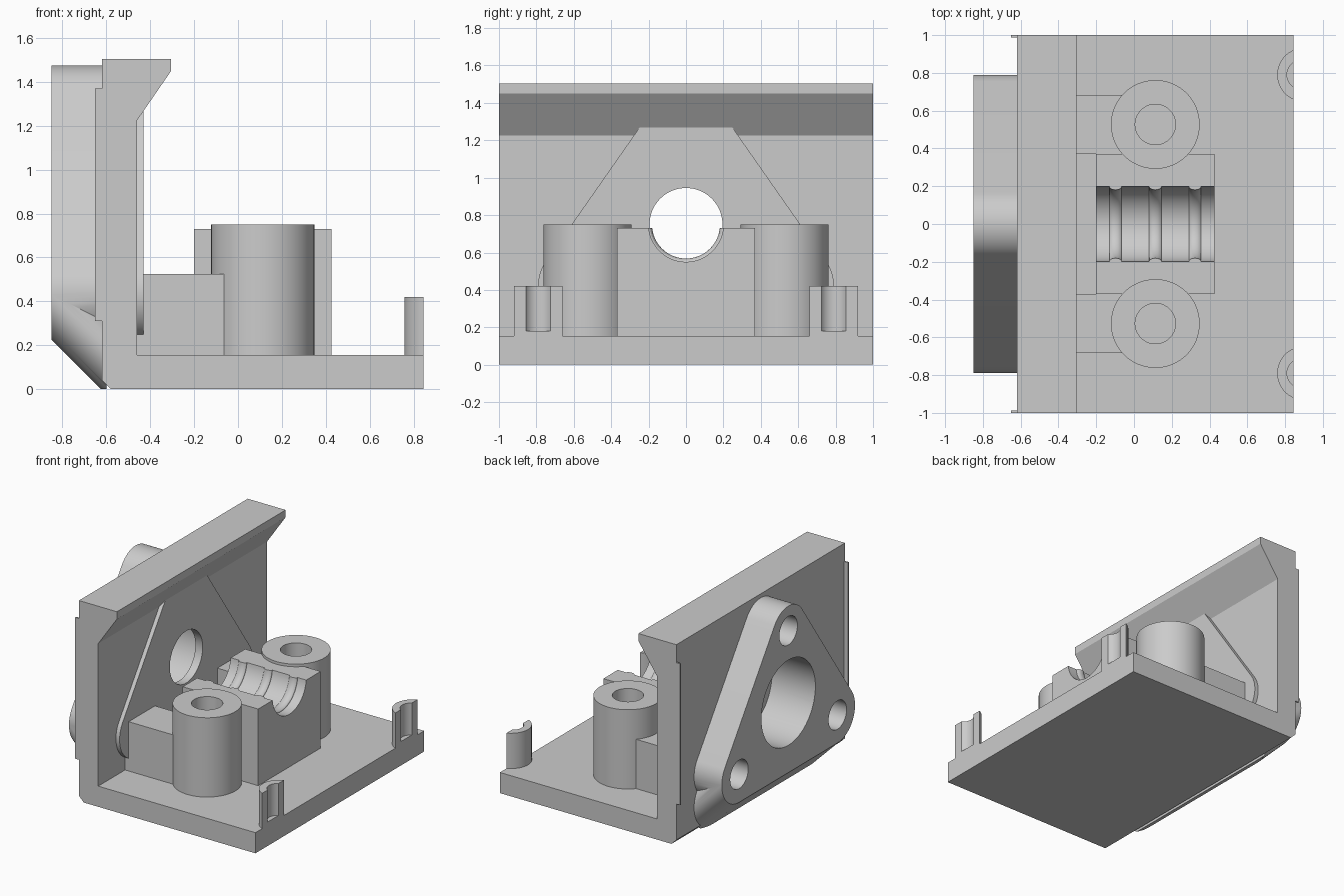
import bpy, bmesh, math
from mathutils import Vector
from mathutils.geometry import convex_hull_2d

if "Cube" in bpy.data.objects:
    bpy.data.objects.remove(bpy.data.objects["Cube"])

grey = bpy.data.materials.new("light_grey")
grey.diffuse_color = (0.6, 0.6, 0.6, 1)
grey.use_nodes = True
grey.node_tree.nodes["Principled BSDF"].inputs["Base Color"].default_value = grey.diffuse_color


def finish(name, bm):
    bmesh.ops.recalc_face_normals(bm, faces=bm.faces)
    me = bpy.data.meshes.new(name)
    bm.to_mesh(me)
    bm.free()
    me.materials.append(grey)
    ob = bpy.data.objects.new(name, me)
    bpy.context.collection.objects.link(ob)
    return ob


def prism(name, pts, axis, a, b, drop=0.0):
    """Extrude a 2D outline along an axis from a to b, optionally sinking the far end."""
    def place(p, t, dz):
        u, v = p
        return {"x": (t, u, v - dz), "y": (u, t, v - dz), "z": (u, v, t)}[axis]
    bm = bmesh.new()
    near = [bm.verts.new(place(p, a, 0)) for p in pts]
    far = [bm.verts.new(place(p, b, drop)) for p in pts]
    bm.faces.new(near)
    bm.faces.new(far)
    n = len(pts)
    for i in range(n):
        j = (i + 1) % n
        bm.faces.new((near[i], near[j], far[j], far[i]))
    return finish(name, bm)


def circle(u, v, r, n=64):
    return [(u + r * math.cos(2 * math.pi * i / n), v + r * math.sin(2 * math.pi * i / n))
            for i in range(n)]


def rect(u0, v0, u1, v1):
    return [(u0, v0), (u1, v0), (u1, v1), (u0, v1)]


def hull(*circles):
    pts = [Vector(p) for c in circles for p in circle(*c)]
    return [tuple(pts[i]) for i in convex_hull_2d(pts)]


def combine(ob, other, op):
    mod = ob.modifiers.new("bool", "BOOLEAN")
    mod.operation, mod.object, mod.solver = op, other, "EXACT"
    bpy.context.view_layer.objects.active = ob
    bpy.ops.object.modifier_apply(modifier=mod.name)
    bpy.data.objects.remove(other)


def cut(ob, *args):
    combine(ob, prism("cutter", *args), "DIFFERENCE")


def smooth(ob):
    bpy.ops.object.select_all(action="DESELECT")
    ob.select_set(True)
    bpy.context.view_layer.objects.active = ob
    bpy.ops.object.shade_smooth_by_angle(angle=math.radians(30))


# L-shaped body: floor, back wall and overhanging lip
body = prism("bracket_body", [(-0.58, 0), (0.845, 0), (0.845, 0.155), (-0.46, 0.155),
                              (-0.46, 1.225), (-0.305, 1.45), (-0.305, 1.505),
                              (-0.62, 1.505), (-0.62, 0.04)], "y", -1, 1)

# Rounded triangular mount passing through the wall, with a sloped support beneath
AXIS_Z = 0.75
low = [(s * 0.585, 0.43, 0.205) for s in (-1, 1)]
top = (0, 1.275, 0.2)
combine(body, prism("mount", hull(top, *low), "x", -0.85, -0.43), "UNION")
support = prism("support", hull(*low), "x", -0.85, -0.6, 0.25)
cut(support, rect(-1, -0.5, 1, 0), "x", -1, 0)
combine(body, support, "UNION")

# Motor recess, shaft hole and blind screw holes
cut(body, circle(0, AXIS_Z, 0.32), "x", -0.95, -0.49)
cut(body, circle(0, AXIS_Z, 0.195), "x", -0.6, -0.3)
for y, z in ((0, 1.29), (0.583, 0.435), (-0.583, 0.435)):
    cut(body, circle(y, z, 0.107, 40), "x", -0.95, -0.49)
smooth(body)

# Bearing block with a ribbed round groove
block = prism("groove_block", rect(-0.2, -0.37, 0.427, 0.37), "z", 0.15, 0.73)
profile = [(-0.3, 0.2)]
for cx in (-0.098, 0.113, 0.323):
    for i in range(9):
        a = math.pi * i / 8
        profile.append((cx - 0.033 * math.cos(a), 0.2 - 0.018 * math.sin(a)))
profile.append((0.53, 0.2))
bm = bmesh.new()
N = 64
rings = [[bm.verts.new((x, r * math.cos(2 * math.pi * k / N), AXIS_Z + r * math.sin(2 * math.pi * k / N)))
          for k in range(N)] for x, r in profile]
for r0, r1 in zip(rings, rings[1:]):
    for k in range(N):
        m = (k + 1) % N
        bm.faces.new((r0[k], r0[m], r1[m], r1[k]))
bm.faces.new(rings[0])
bm.faces.new(rings[-1])
combine(block, finish("groove_cutter", bm), "DIFFERENCE")
smooth(block)

for side, s in (("front", -1), ("back", 1)):
    # Hollow screw post
    post = prism(side + "_post", circle(0.113, s * 0.527, 0.235), "z", 0.15, 0.75)
    cut(post, circle(0.113, s * 0.527, 0.107, 40), "z", 0.16, 0.9)
    smooth(post)

    # Low block joining the post to the wall
    y0, y1 = sorted((s * 0.37, s * 0.682))
    prism(side + "_tie_block", rect(-0.47, y0, -0.05, y1), "z", 0.15, 0.525)

    # Half-round clip at the floor's open end
    clip = prism(side + "_clip", circle(0.9, s * 0.79, 0.142), "z", 0.15, 0.42)
    cut(clip, circle(0.888, s * 0.79, 0.078, 40), "z", 0.18, 0.6)
    cut(clip, rect(0.845, s * 0.79 - 0.3, 1.3, s * 0.79 + 0.3), "z", 0, 1)
    smooth(clip)

    # Thin strip on the wall's outer corner
    y0, y1 = sorted((s * 0.988, s * 1.0))
    prism(side + "_edge_strip", rect(-0.652, y0, -0.61, y1), "z", 0.31, 1.37)
